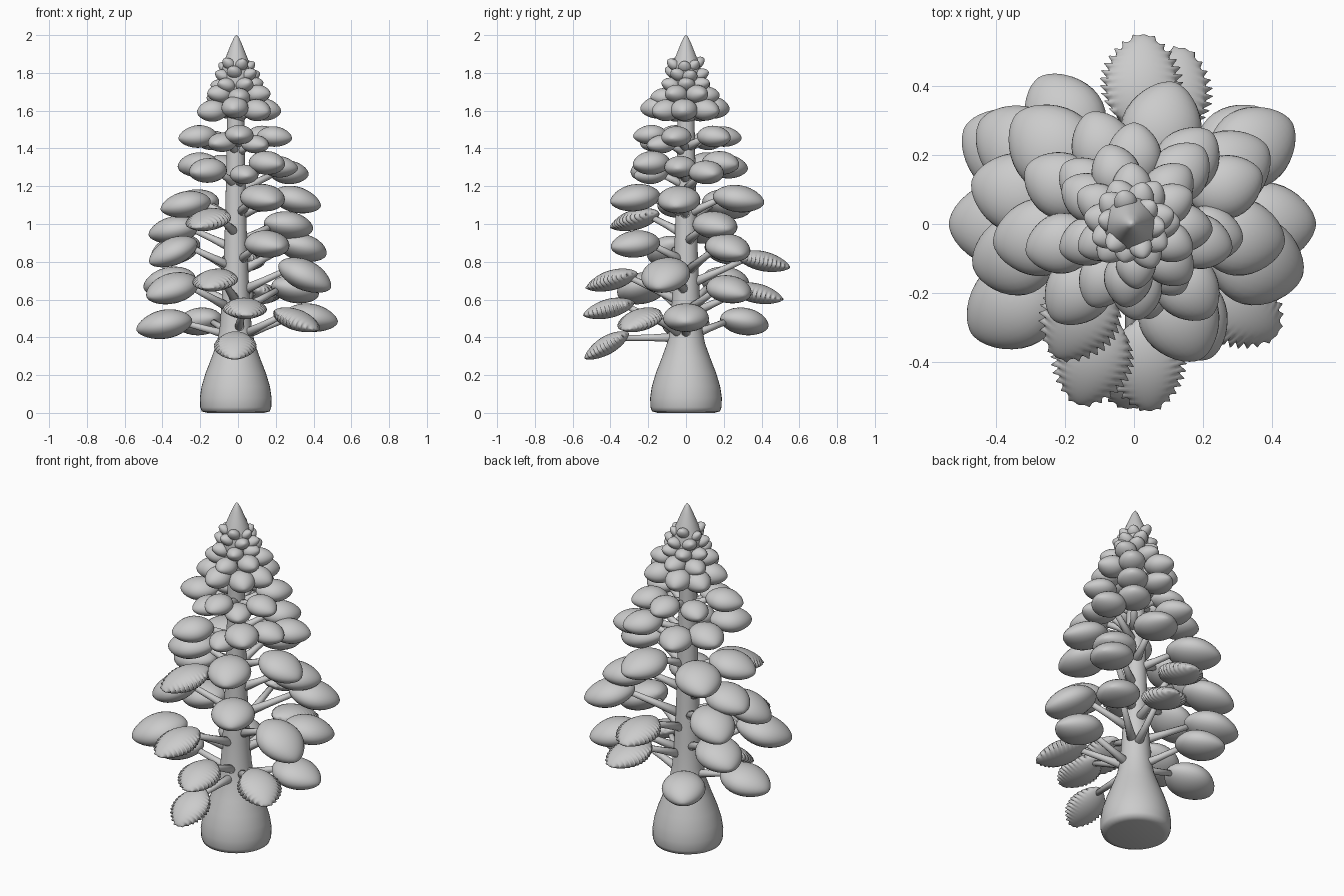
import bpy, bmesh, math, random
from mathutils import Matrix, Vector
random.seed(4)


def finish(name, bm):
    bmesh.ops.recalc_face_normals(bm, faces=bm.faces)
    me = bpy.data.meshes.new(name)
    bm.to_mesh(me)
    bm.free()
    for p in me.polygons:
        p.use_smooth = True
    ob = bpy.data.objects.new(name, me)
    bpy.context.collection.objects.link(ob)
    return ob


def skin(bm, rings):
    """Bridge vertex rings and cap both ends."""
    n = len(rings[0])
    vs = [[bm.verts.new(c) for c in r] for r in rings]
    for a, b in zip(vs, vs[1:]):
        for i in range(n):
            j = (i + 1) % n
            bm.faces.new((a[i], a[j], b[j], b[i]))
    bm.faces.new(vs[0][::-1])
    bm.faces.new(vs[-1])


def lathe(name, profile, cx, n=40):
    bm = bmesh.new()
    skin(bm, [[(cx + r * math.cos(2 * math.pi * i / n), r * math.sin(2 * math.pi * i / n), z)
               for i in range(n)] for r, z in profile])
    return finish(name, bm)


def leaf(name, az, r, z, length, droop, width=0.84, thick=0.54, teeth=0):
    """Plump leaf pointing outward, optionally with a toothed rim, plus its stalk."""
    m = (Matrix.Rotation(math.radians(az), 4, 'Z') @ Matrix.Translation((r, 0, z))
         @ Matrix.Rotation(math.radians(droop), 4, 'Y'))
    steps = teeth * 4 if teeth else 18
    n = 28
    rings = []
    for k in range(steps + 1):
        t = k / steps if teeth else 0.5 - 0.5 * math.cos(math.pi * k / steps)
        t = min(max(t, 0.002), 0.998)
        w = math.sin(math.pi * t ** 0.95) ** (0.62 if teeth else 0.55)
        ring = []
        for i in range(n):
            a = 2 * math.pi * i / n
            c, s = math.cos(a), math.sin(a)
            rim, shift = 1.0, 0.0
            if teeth:
                edge = abs(c) ** 6
                rim += edge * (0.14 if k % 4 == 2 else -0.05 if k % 4 == 0 else 0.0)
                shift = edge * 0.03 * (k % 4 == 2)
            h = thick * (1.0 if s > 0 else 0.9)
            ring.append(m @ Vector(((t - 0.5 + shift) * length,
                                    c * w * rim * width * length / 2,
                                    s * w * h * length / 2)))
        rings.append(ring)
    bm = bmesh.new()
    skin(bm, rings)
    finish(name, bm)

    # stalk rising from the trunk into the leaf
    end = m @ Vector((-0.3 * length, 0, 0))
    rb = math.hypot(end.x, end.y)
    start = Vector((0, 0, max(0.4, end.z - 0.45 * rb)))
    q = (end - start).to_track_quat('Z', 'Y')
    bm = bmesh.new()
    skin(bm, [[p + q @ Vector((rad * math.cos(i * math.pi / 5), rad * math.sin(i * math.pi / 5), 0))
               for i in range(10)]
              for p, rad in ((start, 0.03), (start.lerp(end, 0.5), 0.019), (end, 0.015))])
    finish(name + "_stalk", bm)


# trunk with bell-shaped foot, and pointed crown
lathe("trunk", [(0.15, 0), (0.18, 0.008), (0.188, 0.03), (0.19, 0.08), (0.181, 0.14), (0.16, 0.21),
                (0.129, 0.29), (0.1, 0.37), (0.084, 0.46), (0.074, 0.6), (0.064, 0.8), (0.057, 1.0),
                (0.05, 1.3), (0.045, 1.55), (0.05, 1.7)], -0.012)
lathe("crown", [(0.04, 1.54), (0.07, 1.62), (0.08, 1.72), (0.083, 1.8), (0.07, 1.85), (0.05, 1.9),
                (0.03, 1.95), (0.014, 1.985), (0.003, 2.0)], -0.008)

# large smooth leaves: azimuth, radius, height, length, droop
SMOOTH = [
    (180, 0.39, 0.465, 0.30, 10), (123, 0.37, 0.48, 0.28, 10), (0, 0.385, 0.50, 0.29, 8),
    (214, 0.42, 0.655, 0.31, 16), (-17, 0.37, 0.725, 0.31, 25), (37, 0.38, 0.65, 0.28, 12),
    (150, 0.42, 0.69, 0.30, 12), (146, 0.40, 0.86, 0.29, 18), (195, 0.355, 0.85, 0.28, 24),
    (-60, 0.31, 0.89, 0.28, 6), (33, 0.41, 0.87, 0.28, 14),
    (165, 0.35, 0.965, 0.28, 10), (30, 0.31, 0.99, 0.28, 8),
    (-64, 0.30, 1.135, 0.28, 8), (-7, 0.31, 1.125, 0.27, 14), (74, 0.29, 1.13, 0.28, 8),
    (137, 0.32, 1.10, 0.30, 10), (188, 0.28, 1.10, 0.27, 10),
]
for i, d in enumerate(SMOOTH):
    leaf(f"smooth_leaf_{i}", *d)

# toothed thinner leaves
TOOTHED = [
    (-92, 0.42, 0.355, 0.27, 30), (-85, 0.41, 0.55, 0.28, 14), (-38, 0.39, 0.49, 0.29, 20),
    (-107, 0.41, 0.70, 0.29, 16), (87, 0.41, 0.80, 0.29, 12), (74, 0.39, 0.63, 0.29, 12),
    (-120, 0.31, 1.02, 0.29, 16),
]
for i, d in enumerate(TOOTHED):
    leaf(f"toothed_leaf_{i}", *d, width=0.74, thick=0.38, teeth=13)

# upper whorls: azimuth, radius, height, length
UPPER = [
    (22, 0.29, 1.27, 0.22), (50, 0.24, 1.32, 0.22), (-50, 0.24, 1.32, 0.22), (230, 0.25, 1.28, 0.23),
    (112, 0.24, 1.30, 0.22), (152, 0.24, 1.31, 0.23), (-80, 0.19, 1.26, 0.18), (-8, 0.22, 1.30, 0.2),
    (195, 0.22, 1.46, 0.21), (48, 0.2, 1.46, 0.2), (-15, 0.2, 1.46, 0.19), (-55, 0.16, 1.42, 0.17),
    (90, 0.2, 1.46, 0.19), (140, 0.18, 1.44, 0.18), (242, 0.18, 1.43, 0.18), (-88, 0.19, 1.47, 0.18),
]
for i, d in enumerate(UPPER):
    leaf(f"upper_leaf_{i}", *d, 4, thick=0.6)

# small buds crowding the tip: height, radius, length, count, droop
for k, (z, r, length, count, droop) in enumerate([
        (1.605, 0.15, 0.17, 7, 4), (1.675, 0.115, 0.14, 6, -4), (1.74, 0.085, 0.11, 6, -15),
        (1.795, 0.075, 0.095, 6, -25), (1.84, 0.06, 0.08, 6, -40)]):
    for i in range(count):
        leaf(f"bud_{k}_{i}", i * 360 / count + k * 27 + random.uniform(-8, 8),
             r + random.uniform(-0.008, 0.012), z + random.uniform(-0.015, 0.015),
             length, droop, thick=0.72)
